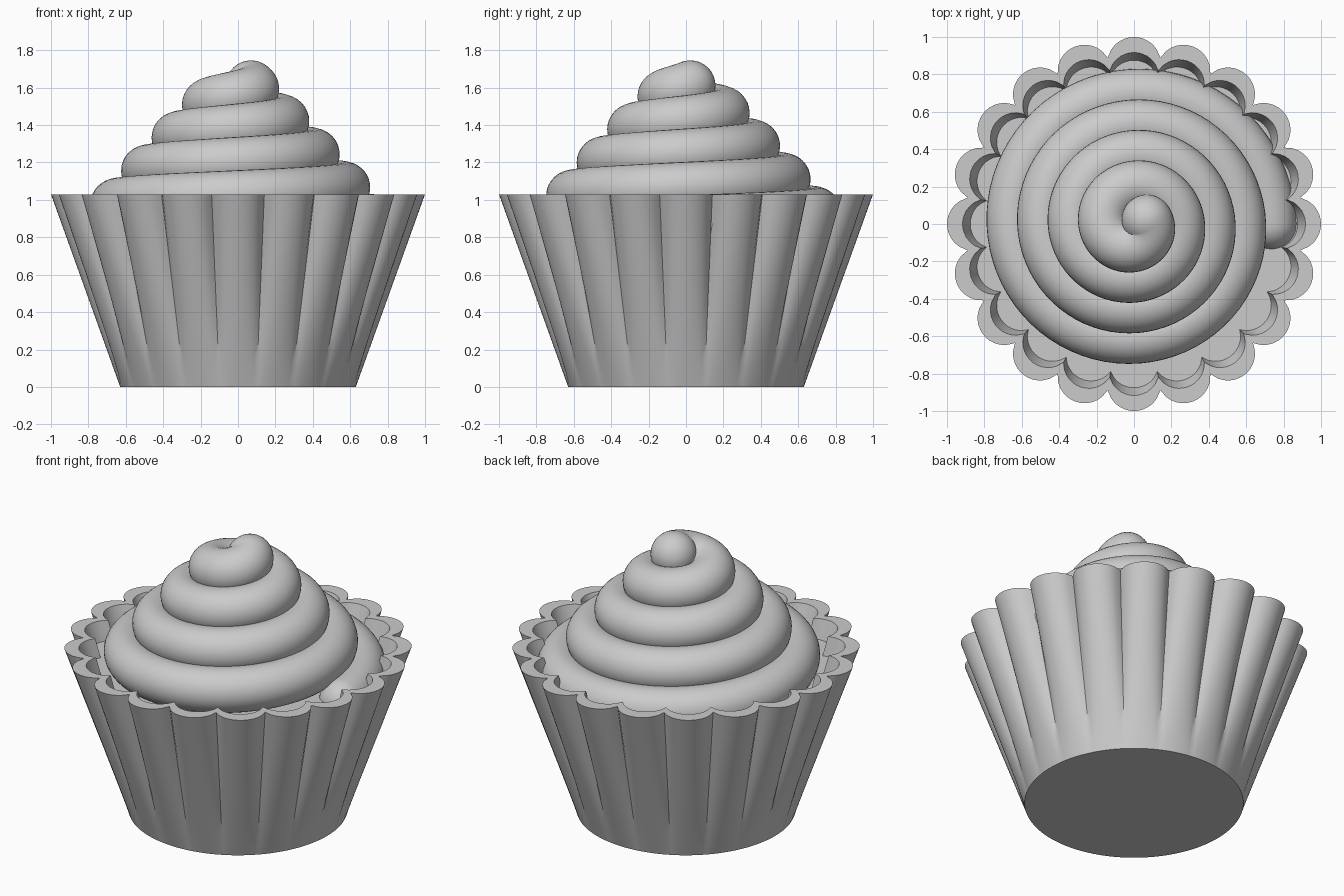
import bpy, bmesh
from math import sin, cos, pi, sqrt, hypot
from mathutils import Vector

cube = bpy.data.objects.get("Cube")
if cube:
    bpy.data.objects.remove(cube, do_unlink=True)

grey = bpy.data.materials.new("plain grey")
grey.use_nodes = True
grey.diffuse_color = (0.6, 0.6, 0.6, 1)
grey.node_tree.nodes["Principled BSDF"].inputs["Base Color"].default_value = grey.diffuse_color

HEIGHT, BASE_R, CAKE_Z = 1.03, 0.63, 0.91
LOBES, STEPS = 20, 12


def loft(name, rings):
    """Skin closed rings of equal length, cap both ends and shade smooth."""
    bm = bmesh.new()
    loops = [[bm.verts.new(p) for p in ring] for ring in rings]
    for a, b in zip(loops, loops[1:]):
        for i in range(len(a)):
            j = (i + 1) % len(a)
            bm.faces.new((a[i], a[j], b[j], b[i]))
    bm.faces.new(loops[0])
    bm.faces.new(loops[-1])
    bmesh.ops.recalc_face_normals(bm, faces=bm.faces)
    mesh = bpy.data.meshes.new(name)
    bm.to_mesh(mesh)
    bm.free()
    mesh.materials.append(grey)
    obj = bpy.data.objects.new(name, mesh)
    bpy.context.collection.objects.link(obj)
    bpy.ops.object.select_all(action='DESELECT')
    obj.select_set(True)
    bpy.context.view_layer.objects.active = obj
    bpy.ops.object.shade_smooth_by_angle(angle=pi / 6)
    return obj


def scallop(apex, notch):
    """Outline of outward arcs, as (angle, radius) pairs."""
    half = pi / LOBES
    w, sag = notch * sin(half), apex - notch * cos(half)
    arc_r = (w * w + sag * sag) / (2 * sag)
    centre = apex - arc_r
    points = []
    for i in range(LOBES * STEPS):
        a = ((i % STEPS) / STEPS * 2 - 1) * half
        # distance along the ray from the axis to the arc
        r = centre * cos(a) + sqrt(arc_r ** 2 - (centre * sin(a)) ** 2)
        points.append(((i // STEPS) * 2 * half + a, r))
    return points


def cup_ring(outline, z, foot):
    """Blend from a round foot to the scalloped rim."""
    k = z / HEIGHT
    ring = []
    for a, r in outline:
        rad = foot + (r - foot) * k
        ring.append((rad * cos(a), rad * sin(a), z))
    return ring


# Fluted paper cup, with its rim and the flat cake top inside
outer = scallop(1.0, 0.90)
inner = scallop(0.917, 0.83)
rows = 12
rings = [cup_ring(outer, HEIGHT * i / rows, BASE_R) for i in range(rows + 1)]
rings += [cup_ring(inner, z, BASE_R - 0.07) for z in (HEIGHT, CAKE_Z)]
loft("fluted_cup", rings)

# Frosting: a round tube wound upwards and inwards, with domed ends
TUBE, TURNS, SEGMENTS, SIDES = 0.135, 4.05, 300, 32


def spiral(t):
    r, a = 0.735 - 0.1635 * t, 2 * pi * t
    return Vector((r * cos(a), r * sin(a), 0.89 + 0.178 * t))


def tube_ring(t, push=0.0, scale=1.0):
    tangent = (spiral(t + 0.001) - spiral(t - 0.001)).normalized()
    side = tangent.cross(Vector((0, 0, 1))).normalized()
    up = side.cross(tangent)
    centre = spiral(t) + tangent * push * TUBE
    return [centre + (side * cos(b) + up * sin(b)) * TUBE * scale
            for b in (2 * pi * k / SIDES for k in range(SIDES))]


dome = [pi / 2 * i / 10 for i in range(1, 10)]
rings = [tube_ring(0, -sin(a), cos(a)) for a in reversed(dome)]
rings += [tube_ring(TURNS * i / SEGMENTS) for i in range(SEGMENTS + 1)]
rings += [tube_ring(TURNS, sin(a), cos(a)) for a in dome]
loft("frosting_swirl", rings)
